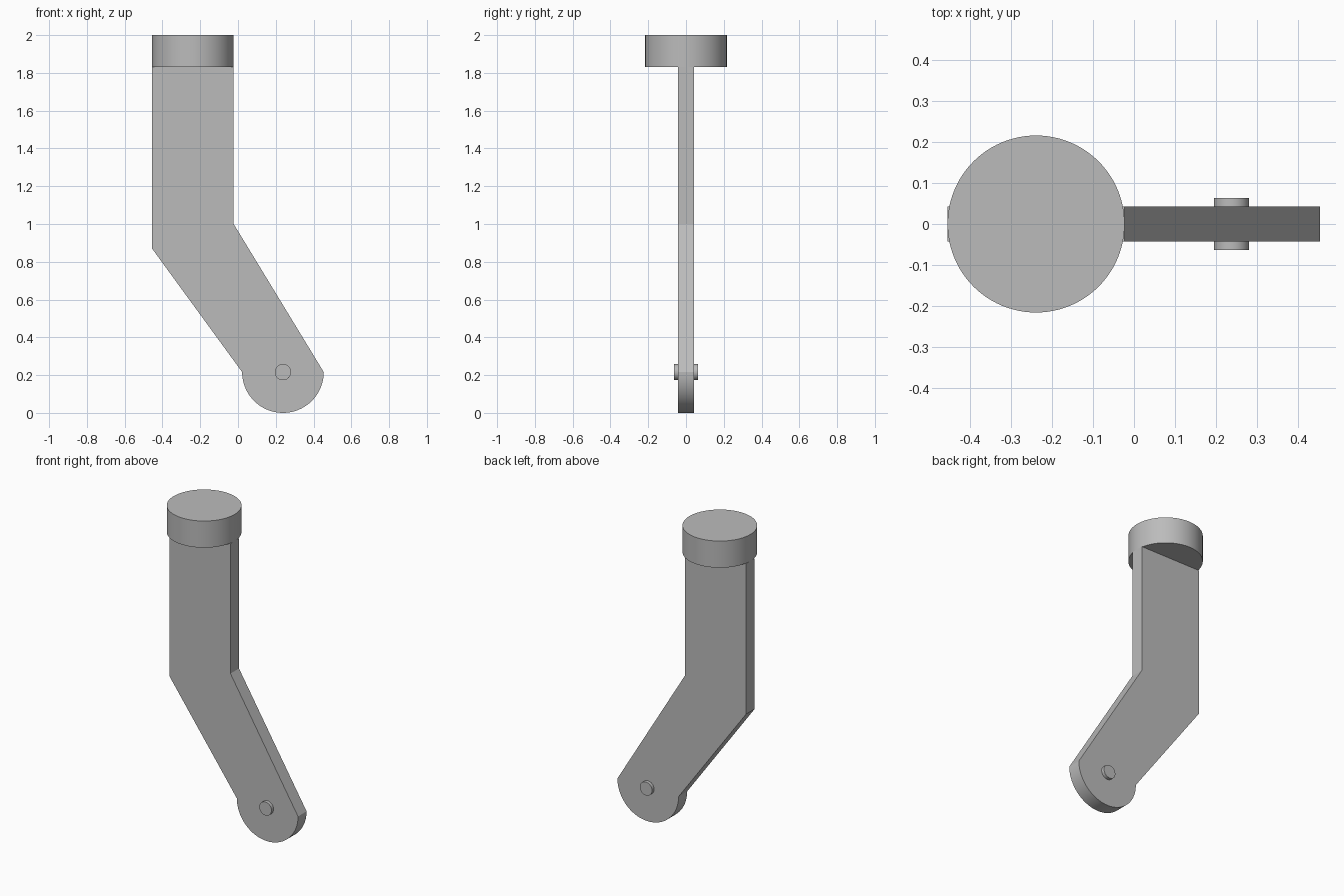
import bpy
import bmesh
from math import cos, sin, pi, radians
from mathutils import Matrix

cube = bpy.data.objects.get("Cube")
if cube:
    bpy.data.objects.remove(cube, do_unlink=True)

GREY = (0.5, 0.5, 0.5, 1.0)
grey = bpy.data.materials.new("plain grey")
grey.use_nodes = True
grey.diffuse_color = GREY
grey.node_tree.nodes["Principled BSDF"].inputs["Base Color"].default_value = GREY

TOP_X, FOOT_X, FOOT_Z = -0.239, 0.238, 0.216
RADIUS = 0.216
CAP_BASE = 1.83


def finish(name, bm):
    """Turn a bmesh into a shaded object with the grey material."""
    bmesh.ops.recalc_face_normals(bm, faces=bm.faces)
    mesh = bpy.data.meshes.new(name)
    bm.to_mesh(mesh)
    bm.free()
    mesh.materials.append(grey)
    obj = bpy.data.objects.new(name, mesh)
    bpy.context.collection.objects.link(obj)
    bpy.ops.object.select_all(action="DESELECT")
    obj.select_set(True)
    bpy.context.view_layer.objects.active = obj
    bpy.ops.object.shade_smooth_by_angle(angle=radians(30))
    return obj


def cylinder(name, radius, depth, matrix, sides):
    bm = bmesh.new()
    bmesh.ops.create_cone(bm, cap_ends=True, segments=sides, radius1=radius,
                          radius2=radius, depth=depth, matrix=matrix)
    return finish(name, bm)


# Bent flat arm with a rounded foot
left, right = TOP_X - RADIUS, TOP_X + RADIUS
outline = [(right, 1.0), (right, CAP_BASE), (left, CAP_BASE), (left, 0.87)]
steps = 48
for i in range(steps + 1):
    a = pi + pi * i / steps
    outline.append((FOOT_X + RADIUS * cos(a), FOOT_Z + RADIUS * sin(a)))

HALF = 0.043
bm = bmesh.new()
face = bm.faces.new([bm.verts.new((x, -HALF, z)) for x, z in outline])
side = bmesh.ops.extrude_face_region(bm, geom=[face])["geom"]
bmesh.ops.translate(bm, vec=(0, 2 * HALF, 0),
                    verts=[v for v in side if isinstance(v, bmesh.types.BMVert)])
finish("bent_arm", bm)

# Round cap on top of the arm
cylinder("top_cap", RADIUS, 2 - CAP_BASE,
         Matrix.Translation((TOP_X, 0, (2 + CAP_BASE) / 2)), 96)

# Pivot pin through the foot
cylinder("pivot_pin", 0.043, 0.128,
         Matrix.Translation((FOOT_X, 0, FOOT_Z)) @ Matrix.Rotation(pi / 2, 4, "X"), 48)
